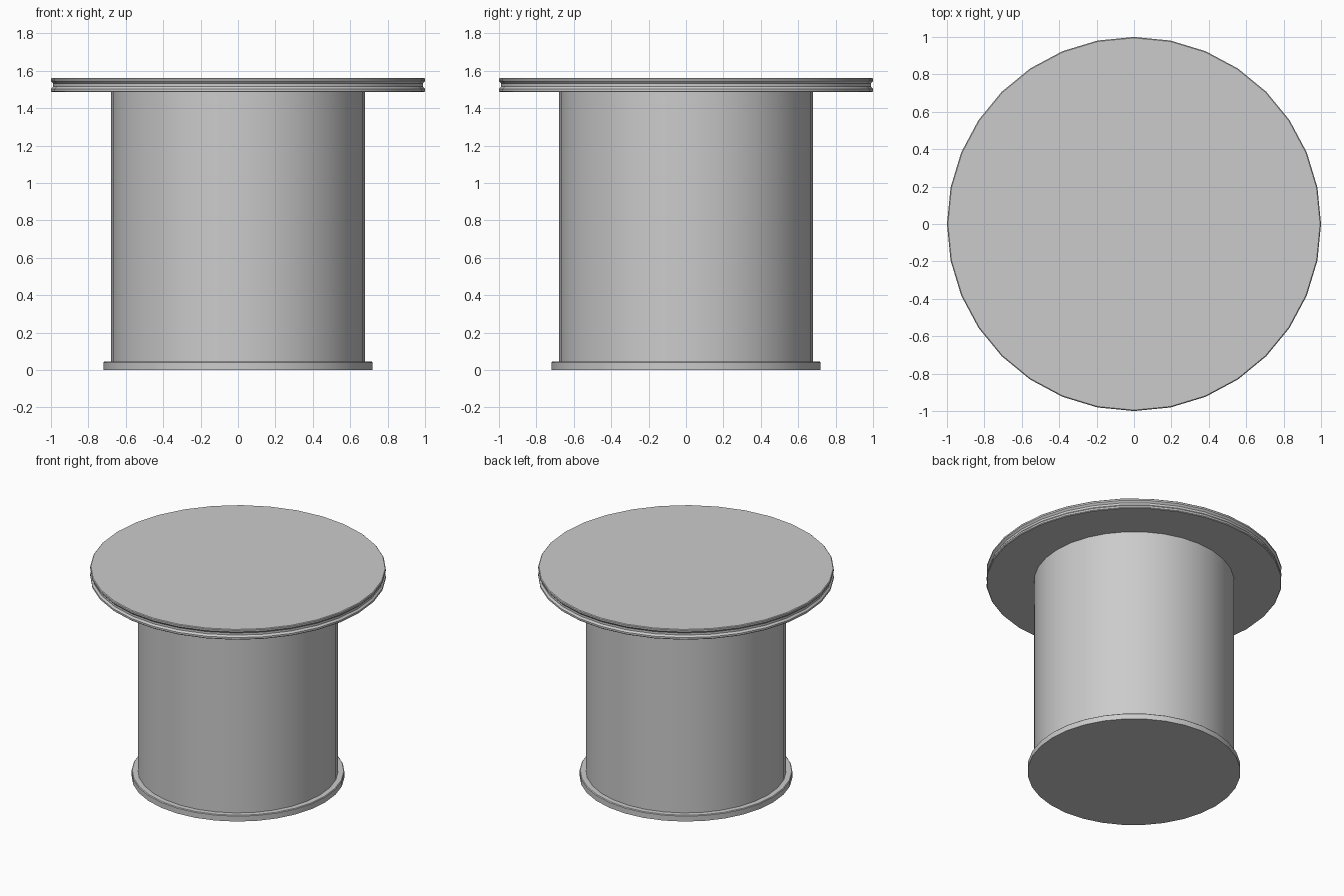
import bpy, bmesh, math

if "Cube" in bpy.data.objects:
    bpy.data.objects.remove(bpy.data.objects["Cube"])

SIDES = 32


def lathe(name, profile, angle=40):
    """Revolve an (r, z) profile, listed bottom to top, into a capped solid."""
    bm = bmesh.new()
    rings = []
    for r, z in profile:
        rings.append([bm.verts.new((r * math.cos(2 * math.pi * i / SIDES),
                                    r * math.sin(2 * math.pi * i / SIDES), z))
                      for i in range(SIDES)])
    for low, high in zip(rings, rings[1:]):
        for i in range(SIDES):
            j = (i + 1) % SIDES
            bm.faces.new((low[i], low[j], high[j], high[i]))
    bm.faces.new(rings[0][::-1])
    bm.faces.new(rings[-1])
    mesh = bpy.data.meshes.new(name)
    bm.to_mesh(mesh)
    bm.free()
    obj = bpy.data.objects.new(name, mesh)
    bpy.context.collection.objects.link(obj)
    bpy.ops.object.select_all(action='DESELECT')
    obj.select_set(True)
    bpy.context.view_layer.objects.active = obj
    bpy.ops.object.shade_smooth_by_angle(angle=math.radians(angle))
    return obj


# Low foot plate
lathe("base_plate", [(0.72, 0.0), (0.72, 0.04), (0.715, 0.045)])

# Wide drum pedestal
lathe("drum_pedestal", [(0.678, 0.045), (0.678, 1.485)])

# Round top with a shallow groove running around its rim
lathe("table_top", [(0.995, 1.485), (1.0, 1.49), (1.0, 1.503), (0.988, 1.516),
                    (0.988, 1.532), (1.0, 1.545), (1.0, 1.557), (0.995, 1.562)])
